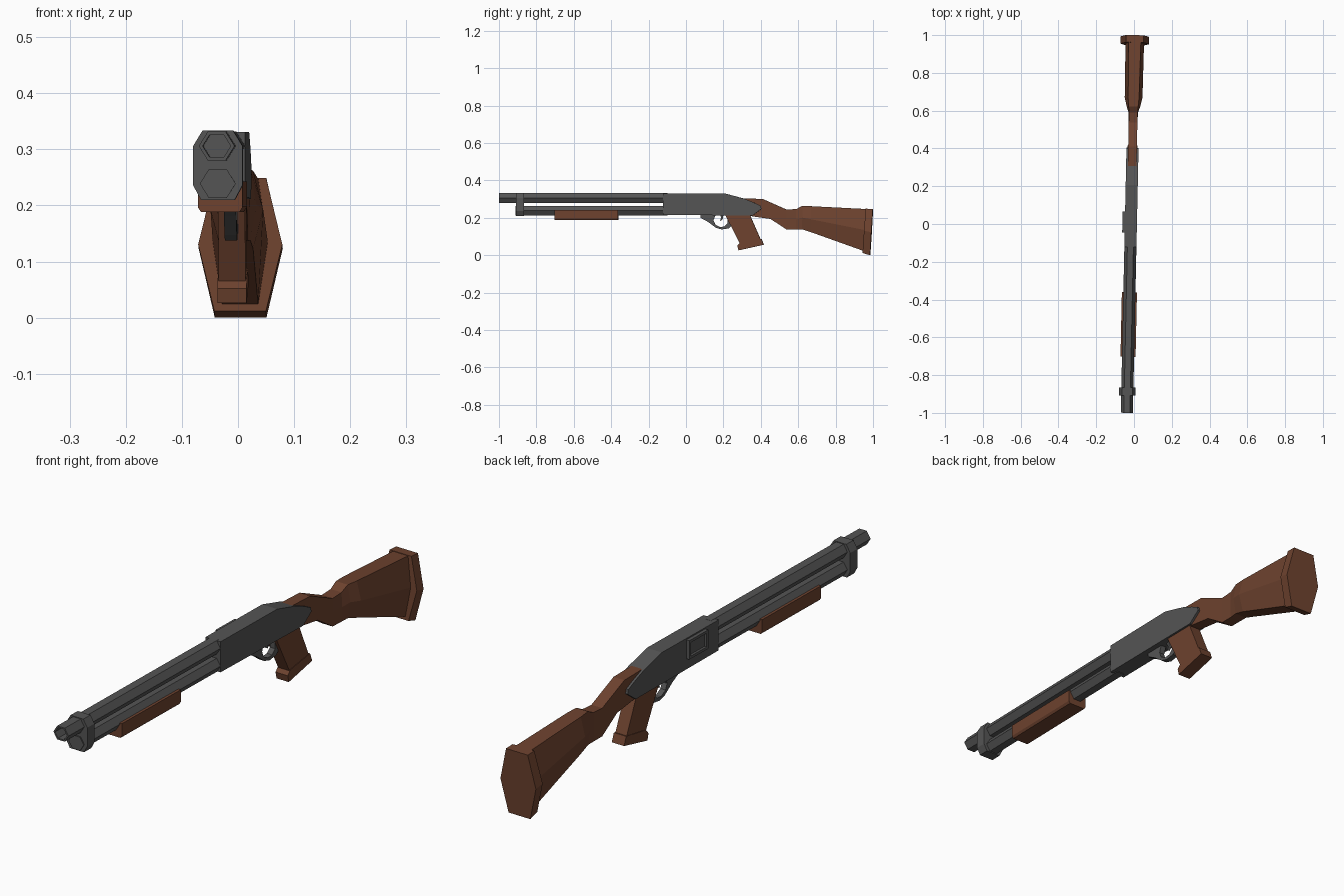
import bpy, bmesh, math
from mathutils import Matrix

# The whole gun sits slightly turned about z
PLACE = Matrix.Translation((-0.0165, 0, 0)) @ Matrix.Rotation(-0.0215, 4, 'Z')


def material(name, rgb):
    m = bpy.data.materials.new(name)
    m.diffuse_color = (*rgb, 1)
    return m


STEEL = material("gunmetal grey", (0.09, 0.09, 0.09))
WOOD = material("walnut brown", (0.155, 0.055, 0.028))


def loft(name, rings, mat):
    """Skin a list of equal-length closed rings and cap both ends."""
    bm = bmesh.new()
    rows = [[bm.verts.new(p) for p in ring] for ring in rings]
    n = len(rows[0])
    for a, b in zip(rows, rows[1:]):
        for i in range(n):
            j = (i + 1) % n
            bm.faces.new((a[i], a[j], b[j], b[i]))
    bm.faces.new(rows[0])
    bm.faces.new(rows[-1])
    bmesh.ops.recalc_face_normals(bm, faces=bm.faces)
    bm.transform(PLACE)
    me = bpy.data.meshes.new(name)
    bm.to_mesh(me)
    bm.free()
    me.materials.append(mat)
    ob = bpy.data.objects.new(name, me)
    bpy.context.collection.objects.link(ob)
    return ob


def side_profile(name, pts, half, mat):
    """Extrude a (y, z) outline across x."""
    return loft(name, [[(x, y, z) for y, z in pts] for x in (-half, half)], mat)


def front_profile(name, half_pts, y0, y1, mat):
    """Extrude a mirrored (x, z) half outline along y."""
    pts = half_pts + [(-x, z) for x, z in reversed(half_pts)]
    return loft(name, [[(x, y, z) for x, z in pts] for y in (y0, y1)], mat)


def hexagon(y, z, rx, rz):
    return [(rx * math.cos(k * math.pi / 3), y,
             z + rz * math.sin(k * math.pi / 3) / math.sin(math.pi / 3))
            for k in range(6)]


# Barrel with a hollow muzzle, and magazine tube
loft("barrel", [hexagon(-0.10, 0.306, 0.032, 0.0255), hexagon(-1.0, 0.306, 0.032, 0.0255),
                hexagon(-1.0, 0.306, 0.025, 0.020), hexagon(-0.94, 0.306, 0.025, 0.020)], STEEL)
loft("magazine_tube", [hexagon(y, 0.239, 0.032, 0.0255) for y in (-0.912, -0.10)], STEEL)

# Clamp joining the two tubes
front_profile("barrel_clamp", [(0.027, 0.334), (0.044, 0.306), (0.044, 0.236), (0.030, 0.210)],
              -0.908, -0.866, STEEL)

# Pump handle
front_profile("pump_handle", [(0.040, 0.243), (0.040, 0.197), (0.034, 0.188)],
              -0.703, -0.362, WOOD)

# Receiver
side_profile("receiver", [(-0.122, 0.216), (-0.122, 0.331), (0.206, 0.331), (0.313, 0.302),
                          (0.367, 0.280), (0.400, 0.264), (0.404, 0.248), (0.356, 0.212)],
             0.032, STEEL)


# Ejection port frame on the left side, with a sunken middle
def port_ring(x, inset):
    y0, y1, z0, z1 = -0.045 + inset, 0.065 - inset, 0.255 + inset, 0.326 - inset
    return [(x, y0, z0), (x, y1, z0), (x, y1, z1), (x, y0, z1)]


loft("ejection_port", [port_ring(-0.028, 0), port_ring(-0.045, 0),
                       port_ring(-0.045, 0.010), port_ring(-0.036, 0.010)], STEEL)

# Trigger guard: outer edge, then back along the finger hole
side_profile("trigger_guard", [(0.078, 0.220), (0.078, 0.200), (0.115, 0.180), (0.160, 0.147),
                               (0.190, 0.138), (0.228, 0.143), (0.255, 0.170), (0.240, 0.220),
                               (0.205, 0.220), (0.221, 0.200), (0.222, 0.170), (0.205, 0.153),
                               (0.180, 0.151), (0.156, 0.165), (0.147, 0.187), (0.160, 0.220)],
             0.011, STEEL)
side_profile("trigger", [(0.182, 0.222), (0.202, 0.222), (0.196, 0.195), (0.186, 0.183),
                         (0.182, 0.186), (0.188, 0.200)], 0.006, STEEL)

# Pistol grip and its foot
side_profile("pistol_grip", [(0.208, 0.220), (0.290, 0.060), (0.402, 0.078), (0.340, 0.220)],
             0.024, WOOD)
side_profile("grip_foot", [(0.290, 0.069), (0.275, 0.052), (0.281, 0.026), (0.416, 0.056),
                           (0.404, 0.088)], 0.026, WOOD)


# Shoulder stock: (y top, z top, y bottom, z bottom, half width at ends, at middle)
def stock_ring(yt, zt, yb, zb, end, mid):
    ym, zm = (yt + yb) / 2, (zt + zb) / 2
    return [(end, yt, zt), (mid, ym, zm), (end, yb, zb),
            (-end, yb, zb), (-mid, ym, zm), (-end, yt, zt)]


loft("stock", [stock_ring(*s) for s in (
    (0.300, 0.304, 0.300, 0.222, 0.023, 0.023),
    (0.410, 0.301, 0.360, 0.207, 0.023, 0.023),
    (0.455, 0.281, 0.452, 0.194, 0.023, 0.023),
    (0.538, 0.244, 0.538, 0.138, 0.023, 0.023),
    (0.590, 0.247, 0.590, 0.137, 0.023, 0.025),
    (0.623, 0.264, 0.622, 0.138, 0.025, 0.036),
    (0.670, 0.262, 0.670, 0.123, 0.029, 0.047),
    (0.965, 0.247, 0.950, 0.023, 0.032, 0.049))], WOOD)

# Butt plate
loft("butt_plate", [stock_ring(0.962, 0.249, 0.945, 0.012, 0.046, 0.075),
                    stock_ring(1.0, 0.247, 0.985, 0.0, 0.046, 0.075)], WOOD)
